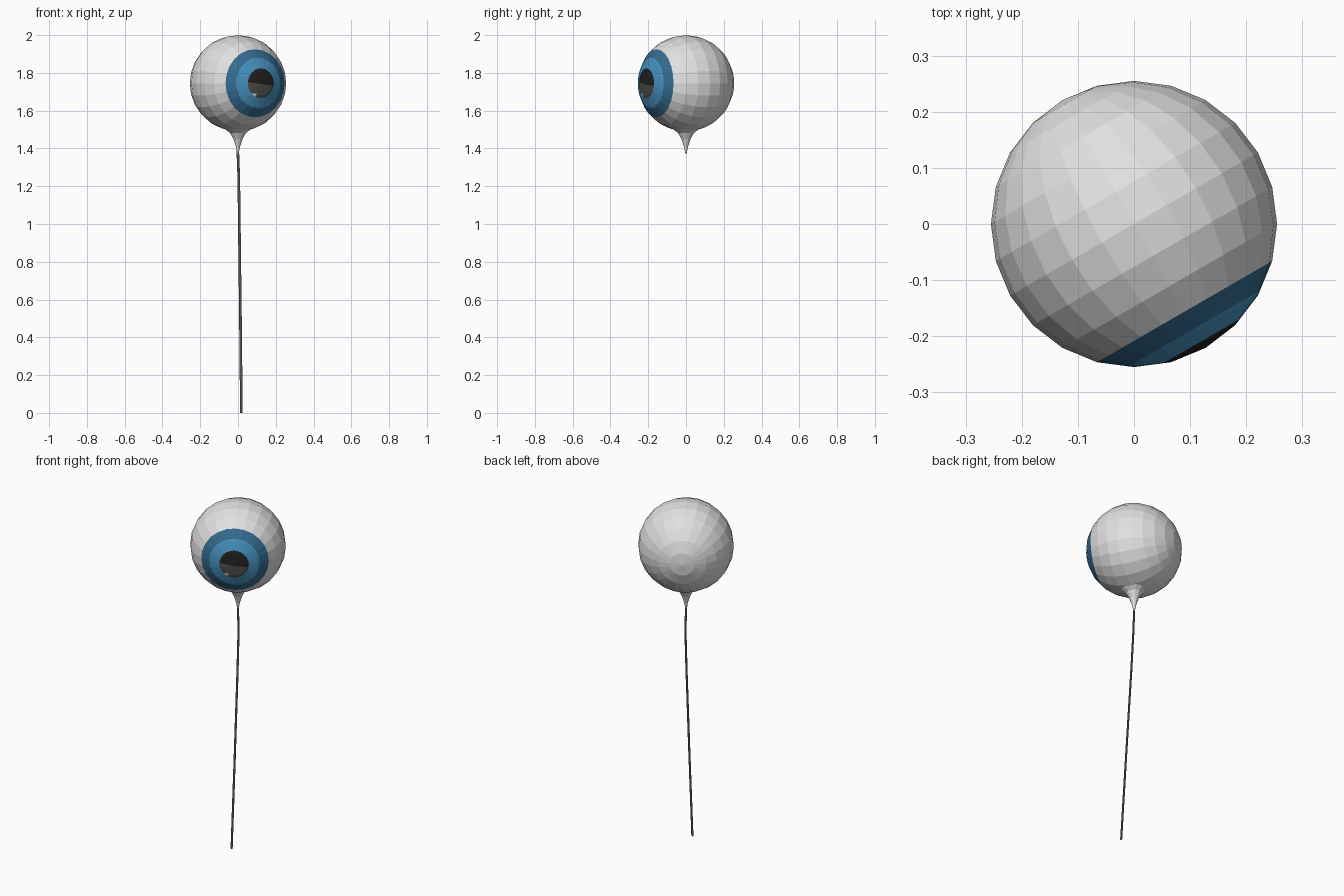
import bpy, bmesh, math
from mathutils import Matrix, Vector

if "Cube" in bpy.data.objects:
    bpy.data.objects.remove(bpy.data.objects["Cube"])

R, CZ = 0.255, 1.745


def material(name, r, g, b):
    m = bpy.data.materials.new(name)
    m.diffuse_color = (r, g, b, 1)
    m.use_nodes = True
    m.node_tree.nodes["Principled BSDF"].inputs["Base Color"].default_value = m.diffuse_color
    return m


white = material("eye white", 0.75, 0.75, 0.75)
dark_blue = material("dark blue", 0.034, 0.15, 0.28)
light_blue = material("light blue", 0.06, 0.29, 0.53)
black = material("pupil black", 0.015, 0.015, 0.015)
grey = material("dark grey", 0.08, 0.077, 0.075)


def finish(bm, name, mats):
    me = bpy.data.meshes.new(name)
    bm.to_mesh(me)
    bm.free()
    for m in mats:
        me.materials.append(m)
    ob = bpy.data.objects.new(name, me)
    bpy.context.collection.objects.link(ob)
    return ob


def cut(bm, co, no, faces=None):
    fs = list(faces if faces is not None else bm.faces)
    geom = list({g for f in fs for g in (*f.verts, *f.edges, f)})
    bmesh.ops.bisect_plane(bm, geom=geom, plane_co=co, plane_no=no, dist=1e-5)


# Eyeball: faceted sphere with its pole at the pupil (local z = gaze, local y = up)
IRIS, INNER, PUPIL = 0.18, 0.215, 0.241
SPLIT_CO, SPLIT_NO = Vector((0, -0.004, 0)), Vector((0.13, 1, 0)).normalized()
bm = bmesh.new()
bmesh.ops.create_uvsphere(bm, u_segments=24, v_segments=12, radius=R)
for h in (INNER, PUPIL):
    cut(bm, (0, 0, h), (0, 0, 1))


def pupil_faces():
    return [f for f in bm.faces if f.calc_center_median().z > PUPIL]


# Cut the two-tone pupil and its small glint
cut(bm, SPLIT_CO, SPLIT_NO, pupil_faces())
GX, GY = (-0.064, -0.03), (-0.069, -0.053)
for x in GX:
    cut(bm, (x, 0, 0), (1, 0, 0), pupil_faces())
for y in GY:
    cut(bm, (0, y, 0), (0, 1, 0), pupil_faces())

# Colour by distance along the gaze direction
for f in bm.faces:
    c = f.calc_center_median()
    if c.z > PUPIL:
        if GX[0] < c.x < GX[1] and GY[0] < c.y < GY[1]:
            f.material_index = 0
        else:
            f.material_index = 3 if (c - SPLIT_CO).dot(SPLIT_NO) > 0 else 4
    elif c.z > INNER:
        f.material_index = 2
    elif c.z > IRIS:
        f.material_index = 1
a = math.radians(30)
aim = Matrix(((math.cos(a), 0, math.sin(a), 0),
              (math.sin(a), 0, -math.cos(a), 0),
              (0, 1, 0, CZ),
              (0, 0, 0, 1)))
bm.transform(aim)
finish(bm, "eyeball_balloon", [white, dark_blue, light_blue, black, grey])

# Neck: concave funnel below the ball
bm = bmesh.new()
profile = [(0.068, 1.502), (0.042, 1.482), (0.024, 1.45), (0.011, 1.41), (0.003, 1.37)]
N = 12
rings = [[bm.verts.new((r * math.cos(2 * math.pi * i / N), r * math.sin(2 * math.pi * i / N), z))
          for i in range(N)] for r, z in profile]
for up, lo in zip(rings, rings[1:]):
    for i in range(N):
        j = (i + 1) % N
        bm.faces.new((up[i], lo[i], lo[j], up[j]))
bm.faces.new(rings[-1][::-1])
finish(bm, "balloon_neck", [white])

# String: thin flat ribbon hanging below the neck
bm = bmesh.new()
path = [(-0.002, 0, 1.41), (0.004, 0, 1.25), (0.007, -0.015, 1.0), (0.013, -0.05, 0.5), (0.018, -0.085, 0)]
W = 0.007
pairs = [(bm.verts.new((x - W, y, z)), bm.verts.new((x + W, y, z))) for x, y, z in path]
for p, q in zip(pairs, pairs[1:]):
    bm.faces.new((p[0], q[0], q[1], p[1]))
finish(bm, "string", [grey])
